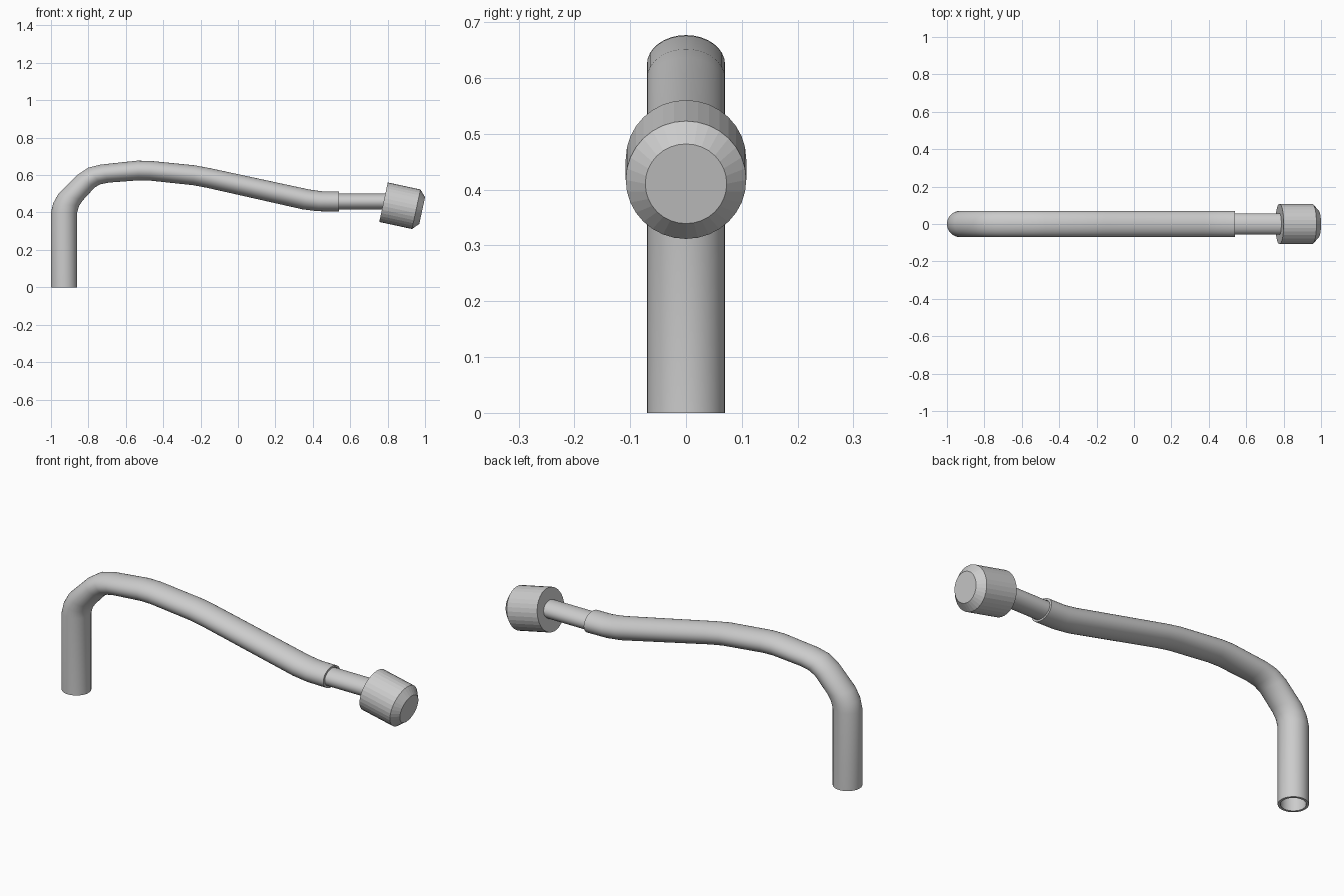
import bpy, bmesh
from math import sin, cos, pi, radians
from mathutils import Vector

if "Cube" in bpy.data.objects:
    bpy.data.objects.remove(bpy.data.objects["Cube"])

SIDES = 32


def ring(bm, outer, inner, half_y, scale=1.0):
    """Elliptical ring spanning two (x, z) silhouette points."""
    a = Vector((outer[0], 0, outer[1]))
    b = Vector((inner[0], 0, inner[1]))
    mid, half = (a + b) / 2, (a - b) / 2 * scale
    side = Vector((0, half_y * scale, 0))
    return [bm.verts.new(mid + half * cos(2 * pi * i / SIDES) + side * sin(2 * pi * i / SIDES))
            for i in range(SIDES)]


def skin(bm, rings, closed=False):
    pairs = list(zip(rings, rings[1:]))
    if closed:
        pairs.append((rings[-1], rings[0]))
    for r, s in pairs:
        for i in range(SIDES):
            j = (i + 1) % SIDES
            bm.faces.new((r[i], r[j], s[j], s[i]))


def finish(bm, name, smooth=True):
    bmesh.ops.recalc_face_normals(bm, faces=bm.faces)
    mesh = bpy.data.meshes.new(name)
    bm.to_mesh(mesh)
    bm.free()
    ob = bpy.data.objects.new(name, mesh)
    bpy.context.collection.objects.link(ob)
    if smooth:
        bpy.ops.object.select_all(action='DESELECT')
        ob.select_set(True)
        bpy.context.view_layer.objects.active = ob
        bpy.ops.object.shade_smooth_by_angle(angle=radians(35))
    return ob


# Bent hollow tube: (outer x, z), (inner x, z) of each section
sections = [
    ((-1, 0), (-.86, 0)), ((-1, .40), (-.86, .40)),
    ((-.988, .45), (-.85, .435)), ((-.96, .50), (-.83, .465)),
    ((-.86, .60), (-.765, .535)), ((-.80, .64), (-.735, .551)),
    ((-.735, .656), (-.69, .56)), ((-.54, .677), (-.53, .572)),
    ((-.47, .676), (-.475, .571)), ((-.23, .652), (-.24, .546)),
    ((-.15, .637), (-.165, .532)), ((.38, .523), (.345, .417)),
    ((.45, .513), (.425, .407)), ((.54, .512), (.54, .405)),
]
bm = bmesh.new()
outside = [ring(bm, o, i, .07) for o, i in sections]
inside = [ring(bm, o, i, .07, .83) for o, i in reversed(sections)]
skin(bm, outside + inside, closed=True)
finish(bm, "bent_tube")

# Thin pipe joining tube and knob
bm = bmesh.new()
pipe = [ring(bm, (x, .501), (x, .415), .057) for x in (.45, .80)]
skin(bm, pipe)
for r in pipe:
    bm.faces.new(r)
finish(bm, "connecting_pipe")

# Tilted faceted knob with chamfered front
axis = Vector((.978, 0, -.21)).normalized()
up = Vector((-axis.z, 0, axis.x))
base = Vector((.778, 0, .455))
bm = bmesh.new()
rings = []
for dist, rad in ((0, .108), (.179, .108), (.2115, .073)):
    c = base + axis * dist
    a, b = c + up * rad, c - up * rad
    rings.append(ring(bm, (a.x, a.z), (b.x, b.z), rad))
skin(bm, rings)
bm.faces.new(rings[0])
bm.faces.new(rings[-1])
finish(bm, "knob", smooth=False)
